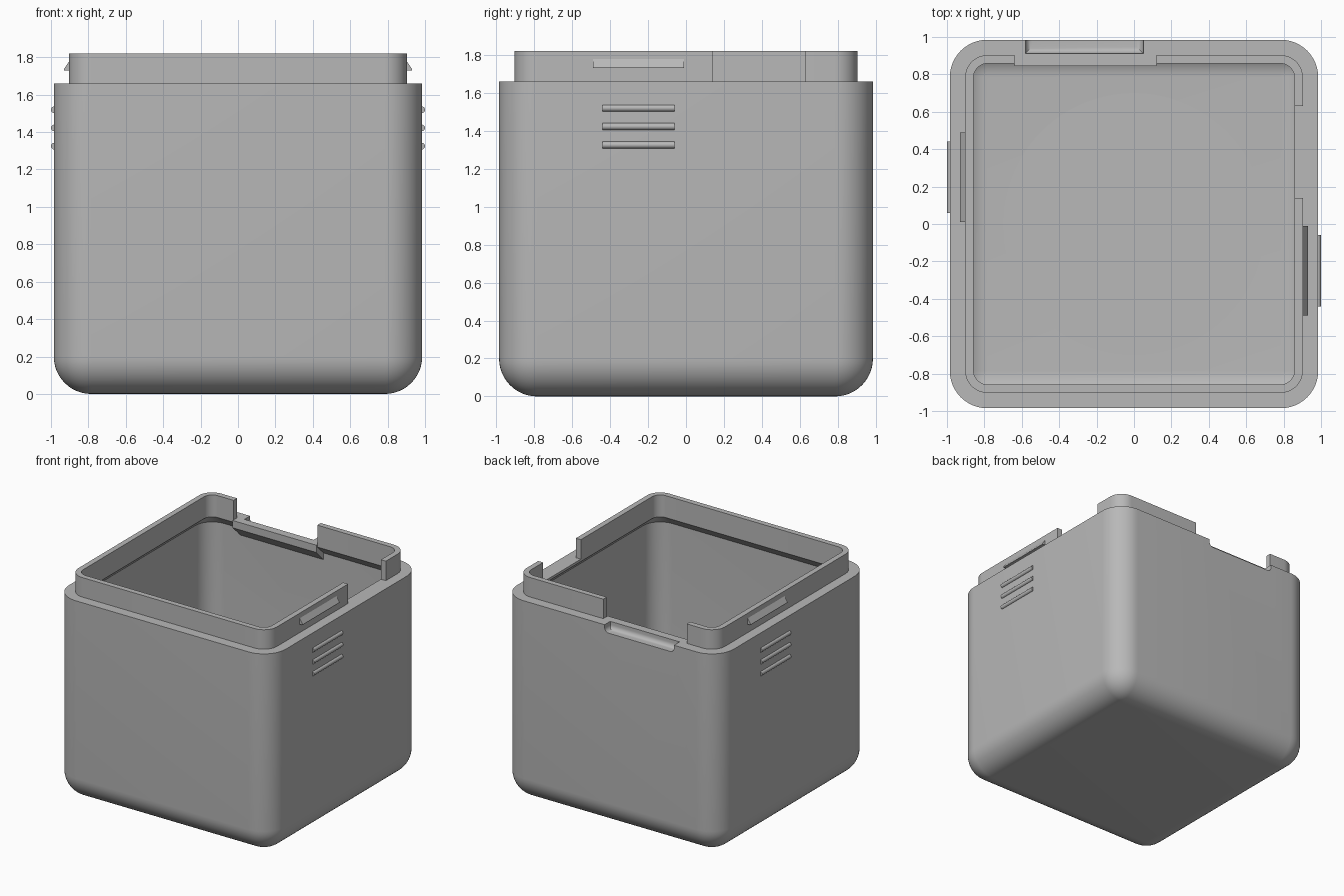
import bpy, bmesh
from math import sin, cos, pi, radians
from mathutils import Matrix, Vector

cube = bpy.data.objects.get("Cube")
if cube:
    bpy.data.objects.remove(cube, do_unlink=True)

grey = bpy.data.materials.new("plain grey")
grey.use_nodes = True
grey.diffuse_color = (0.48, 0.48, 0.48, 1)
grey.node_tree.nodes["Principled BSDF"].inputs["Base Color"].default_value = grey.diffuse_color

SIDE, WALL, FILLET = 0.985, 0.045, 0.2
SHOULDER, TOP = 1.66, 1.82
RIM_OUT, RIM_IN = 0.903, 0.858
STEPS = 12


def finish(bm, name):
    bmesh.ops.recalc_face_normals(bm, faces=bm.faces)
    mesh = bpy.data.meshes.new(name)
    bm.to_mesh(mesh)
    bm.free()
    mesh.materials.append(grey)
    obj = bpy.data.objects.new(name, mesh)
    bpy.context.collection.objects.link(obj)
    return obj


def activate(obj):
    bpy.ops.object.select_all(action='DESELECT')
    obj.select_set(True)
    bpy.context.view_layer.objects.active = obj


def smooth(obj):
    activate(obj)
    bpy.ops.object.shade_smooth_by_angle(angle=radians(30))


def ring(bm, half, radius, z):
    """Rounded square of vertices at height z."""
    verts = []
    for corner in range(4):
        mid = pi / 4 + corner * pi / 2
        cx = (half - radius) * (1 if cos(mid) > 0 else -1)
        cy = (half - radius) * (1 if sin(mid) > 0 else -1)
        for i in range(STEPS + 1):
            a = corner * pi / 2 + i / STEPS * pi / 2
            verts.append(bm.verts.new((cx + radius * cos(a), cy + radius * sin(a), z)))
    return verts


def prism(name, points, axis, lo, hi):
    """Extrude a closed (side, z) profile along x or y."""
    bm = bmesh.new()
    place = (lambda p, t: (t, p[0], p[1])) if axis == 'x' else (lambda p, t: (p[0], t, p[1]))
    face = bm.faces.new([bm.verts.new(place(p, lo)) for p in points])
    out = bmesh.ops.extrude_face_region(bm, geom=[face])
    move = Vector((hi - lo, 0, 0)) if axis == 'x' else Vector((0, hi - lo, 0))
    bmesh.ops.translate(bm, vec=move, verts=[v for v in out["geom"] if isinstance(v, bmesh.types.BMVert)])
    return finish(bm, name)


def box(name, x, y, z):
    return prism(name, [(y[0], z[0]), (y[1], z[0]), (y[1], z[1]), (y[0], z[1])], 'x', *x)


def combine(target, tool, operation):
    activate(target)
    mod = target.modifiers.new("combine", 'BOOLEAN')
    mod.operation, mod.solver, mod.object = operation, 'EXACT', tool
    bpy.ops.object.modifier_apply(modifier=mod.name)
    bpy.data.objects.remove(tool, do_unlink=True)


# Hollow body: outer fillet, shoulder, rim, undercut and inner fillet
def bowl(radius):
    core = SIDE - FILLET
    return [(core + radius * sin(a), radius * sin(a), FILLET - radius * cos(a))
            for a in (i / STEPS * pi / 2 for i in range(STEPS + 1))]


inner = FILLET - WALL
profile = bowl(FILLET) + [
    (SIDE, FILLET, SHOULDER), (RIM_OUT, 0.12, SHOULDER), (RIM_OUT, 0.12, TOP),
    (RIM_IN, 0.075, TOP), (RIM_IN, 0.075, 1.64),
    (SIDE - WALL, inner, 1.56)] + bowl(inner)[::-1]
bm = bmesh.new()
rings = [ring(bm, *p) for p in profile]
for a, b in zip(rings, rings[1:]):
    for i in range(len(a)):
        j = (i + 1) % len(a)
        bm.faces.new((a[i], a[j], b[j], b[i]))
bm.faces.new(rings[0])
bm.faces.new(rings[-1])
bmesh.ops.remove_doubles(bm, verts=bm.verts, dist=0.0001)
body = finish(bm, "body")

# Thickened ledge behind the finger scoop
ledge = prism("ledge", [(0.95, SHOULDER), (0.845, SHOULDER), (0.845, 1.6), (0.95, 1.495)],
              'x', -0.64, 0.12)
combine(body, ledge, 'UNION')

# Openings in the rim
combine(body, box("back_gap", (-0.64, 0.12), (0.8, 0.95), (SHOULDER, 1.9)), 'DIFFERENCE')
combine(body, box("side_gap", (0.8, 0.95), (0.14, 0.63), (SHOULDER, 1.9)), 'DIFFERENCE')

# Rounded finger scoop in the back edge
scoop = box("scoop", (-0.58, 0.05), (0.912, 1.1), (1.6, 1.75))
bm = bmesh.new()
bm.from_mesh(scoop.data)
edges = [e for e in bm.edges if all(v.co.z < 1.7 for v in e.verts)
         and not all(v.co.y > 1 for v in e.verts)]
bmesh.ops.bevel(bm, geom=edges, offset=0.035, segments=6, profile=0.5, affect='EDGES')
bm.to_mesh(scoop.data)
bm.free()
combine(body, scoop, 'DIFFERENCE')
smooth(body)

# Stepped discs on the floor
for name, radius, height in (("floor_disc", 0.7, 0.004), ("floor_disc_centre", 0.4, 0.008)):
    bm = bmesh.new()
    bmesh.ops.create_cone(bm, cap_ends=True, segments=96, radius1=radius, radius2=radius,
                          depth=height, matrix=Matrix.Translation((0, 0, WALL + height / 2)))
    smooth(finish(bm, name))

# Snap wedges and grip ribs, turned half round for the opposite side
for side, turn in (("left", 0), ("right", pi)):
    wedge = prism(side + "_snap_wedge", [(0.89, 1.73), (0.93, 1.73), (0.93, 1.737),
                                         (RIM_OUT, 1.778), (0.89, 1.778)], 'y', -0.49, -0.01)
    wedge.rotation_euler.z = turn
    for n in range(3):
        bm = bmesh.new()
        place = Matrix.Translation((SIDE - 0.003, -0.25, 1.325 + 0.097 * n)) @ Matrix.Rotation(pi / 2, 4, 'X')
        bmesh.ops.create_cone(bm, cap_ends=True, segments=20, radius1=0.018, radius2=0.018,
                              depth=0.38, matrix=place)
        rib = finish(bm, f"{side}_grip_rib_{n + 1}")
        rib.rotation_euler.z = turn
        smooth(rib)
